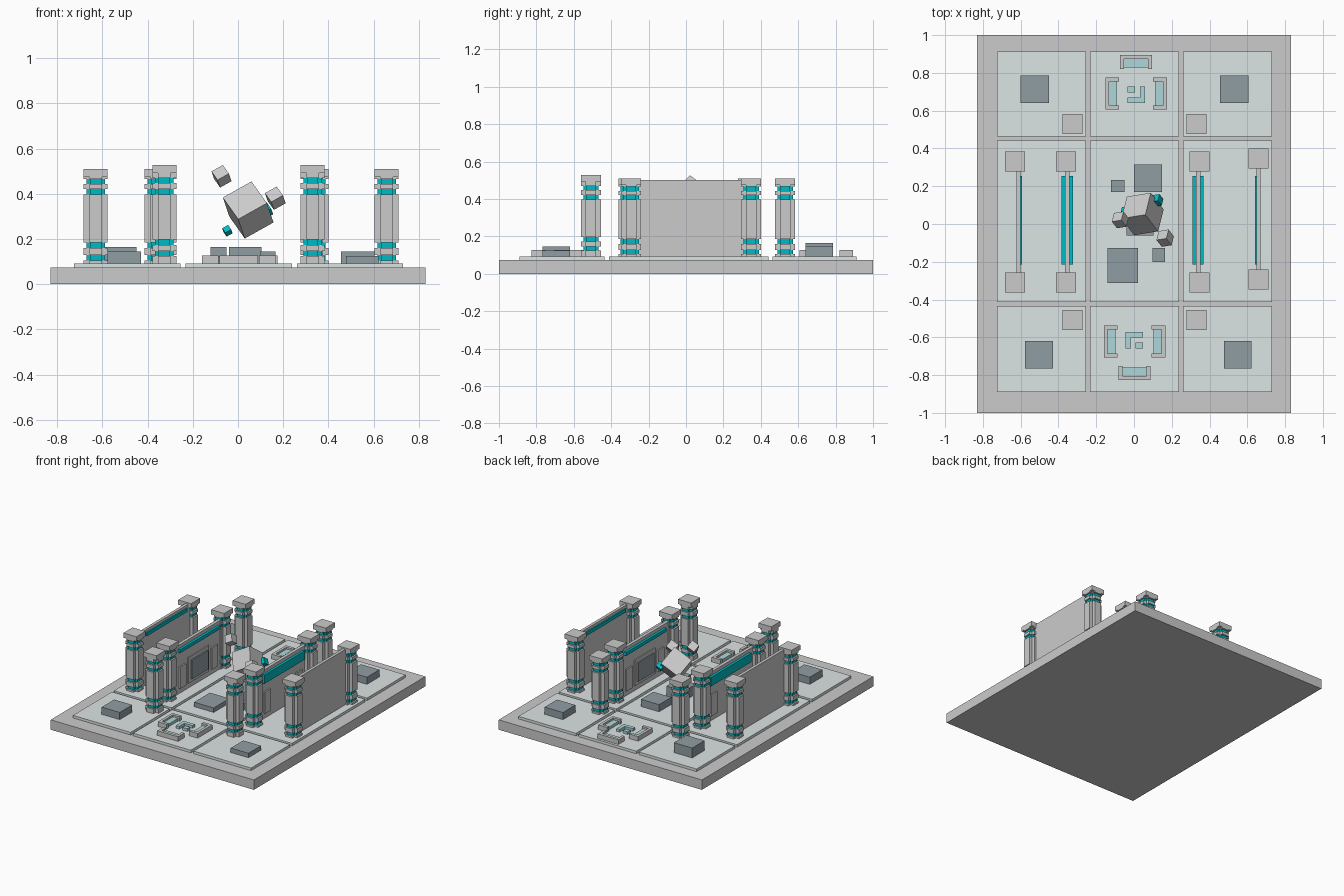
import bpy
from mathutils import Matrix, Vector


def material(name, rgb):
    m = bpy.data.materials.new(name)
    m.diffuse_color = (*rgb, 1)
    return m


TILE = material("pale_slate", (0.72, 0.78, 0.78))
DARK = material("dark_slate", (0.28, 0.34, 0.37))
TEAL = material("teal_glow", (0.0, 0.5, 0.56))
PALE = material("pale_teal", (0.42, 0.68, 0.7))


def box(name, x0, x1, y0, y1, z0, z1, mat=None):
    bpy.ops.mesh.primitive_cube_add(size=1)
    ob = bpy.context.object
    ob.name = name
    ob.matrix_world = (Matrix.Translation(((x0 + x1) / 2, (y0 + y1) / 2, (z0 + z1) / 2))
                       @ Matrix.Diagonal((abs(x1 - x0), abs(y1 - y0), abs(z1 - z0), 1)))
    if mat:
        ob.data.materials.append(mat)
    return ob


FLOOR = 0.092

# Base slab and nine floor tiles
box("base_slab", -0.83, 0.83, -1, 1, 0, 0.073)
for x0, x1 in ((-0.725, -0.254), (-0.233, 0.238), (0.26, 0.73)):
    for y0, y1 in ((-0.89, -0.435), (-0.413, 0.441), (0.463, 0.912)):
        box("floor_tile", x0, x1, y0, y1, 0.07, FLOOR, TILE)


# Cross-shaped pillar with teal inlays and a square cap
def pillar(x, y, top, bands):
    r, w, cap = 0.053, 0.028, 0.035
    box("pillar_cap", x - r, x + r, y - r, y + r, top - cap, top)
    z = FLOOR - 0.01
    for b0, b1 in list(bands) + [(top - cap, None)]:
        box("pillar_arm_x", x - r, x + r, y - w, y + w, z, b0)
        box("pillar_arm_y", x - w, x + w, y - r, y + r, z, b0)
        if b1:
            i = r - 0.012
            box("pillar_inlay_x", x - i, x + i, y - w + 0.003, y + w - 0.003, b0, b1, TEAL)
            box("pillar_inlay_y", x - w + 0.003, x + w - 0.003, y - i, y + i, b0, b1, TEAL)
        z = b1


WALL_BANDS = ((0.105, 0.128), (0.16, 0.185), (0.397, 0.42), (0.442, 0.466))
FREE_BANDS = ((0.124, 0.146), (0.172, 0.197), (0.397, 0.42), (0.448, 0.47))
for x in (-0.63, -0.36, 0.347):
    for y in (-0.309, 0.33):
        pillar(x, y, 0.51, WALL_BANDS)
for y in (-0.293, 0.348):
    pillar(0.658, y, 0.51, WALL_BANDS)
for x in (-0.326, 0.33):
    pillar(x, -0.508, 0.527, FREE_BANDS)
    pillar(x, 0.53, 0.51, WALL_BANDS)

# Outer walls: plain sheet with a teal strip on the inner side
for x, s, y0, y1 in ((-0.612, 1, -0.27, 0.29), (0.66, -1, -0.25, 0.31)):
    box("outer_wall", x - 0.011, x + 0.011, y0, y1, FLOOR - 0.01, 0.5)
    box("outer_wall_strip", x, x + s * 0.02, -0.215, 0.255, 0.455, 0.48, TEAL)

# Inner walls: strips and side panels on both faces, framed plate on the aisle side
for x, s in ((-0.353, 1), (0.339, -1)):
    box("inner_wall", x - 0.012, x + 0.012, -0.27, 0.29, FLOOR - 0.01, 0.45)
    for d, low in ((s, 0.4), (-s, 0.36)):
        box("inner_wall_strip", x, x + d * 0.03, -0.215, 0.255, low, 0.425, TEAL)
        for y in (-0.165, 0.205):
            box("side_panel", x, x + d * 0.022, y - 0.035, y + 0.035, 0.13, 0.29)
    box("plate_frame", x, x + s * 0.02, -0.1, 0.14, 0.13, 0.32)
    box("wall_plate", x, x + s * 0.03, -0.075, 0.115, 0.155, 0.295, DARK)

# Dark floor blocks: x0, x1, y0, y1, top
for x0, x1, y0, y1, top in (
        (-0.6, -0.45, 0.64, 0.785, 0.165), (0.455, 0.605, 0.64, 0.785, 0.145),
        (-0.577, -0.43, -0.766, -0.62, 0.145), (0.477, 0.622, -0.766, -0.62, 0.125),
        (-0.122, -0.05, 0.17, 0.234, 0.165), (0, 0.148, 0.17, 0.314, 0.145),
        (-0.04, 0.104, -0.06, 0.08, 0.165), (-0.14, 0.02, -0.312, -0.128, 0.125),
        (0.098, 0.165, -0.2, -0.128, 0.145)):
    box("floor_block", x0, x1, y0, y1, FLOOR - 0.01, top, DARK)


# Floor emblem, turned half around for the back tile
def emblem(cx, cy, s):
    def part(name, x0, x1, y0, y1, top, mat=None):
        box(name, cx + s * x0, cx + s * x1, cy + s * y0, cy + s * y1, FLOOR - 0.01, top, mat)

    for m in (-1, 1):
        part("bracket_bar", m * 0.163, m * 0.143, -0.085, 0.085, 0.126)
        part("bracket_inlay", m * 0.143, m * 0.1, -0.063, 0.063, 0.112, PALE)
        for n in (-1, 1):
            part("bracket_arm", m * 0.143, m * 0.09, n * 0.063, n * 0.085, 0.126)
        part("end_bracket_arm", m * 0.085, m * 0.064, -0.182, -0.13, 0.126)
    part("end_bracket_bar", -0.085, 0.085, -0.203, -0.182, 0.126)
    part("end_bracket_inlay", -0.064, 0.064, -0.182, -0.138, 0.112, PALE)
    part("centre_bar_x", -0.047, 0.045, 0.022, 0.05, 0.112, PALE)
    part("centre_bar_y", -0.047, -0.02, -0.038, 0.022, 0.112, PALE)
    part("centre_dot", 0.006, 0.045, -0.038, -0.006, 0.112, PALE)


emblem(0.003, -0.622, 1)
emblem(0.011, 0.691, -1)

# Tumbling cubes floating over the centre
e1 = Vector((0.125, 0.02, 0.07)).normalized()
e2 = Vector((0.018, 0.112, -0.09))
e2 = (e2 - e1 * e2.dot(e1)).normalized()
spin = Matrix((e1, e2, e1.cross(e2))).transposed().to_4x4()
for name, pos, size, mat in (
        ("large_cube", (0.045, 0.053, 0.328), 0.147, None),
        ("high_cube", (-0.073, 0.022, 0.477), 0.058, None),
        ("side_cube", (0.165, -0.075, 0.38), 0.06, None),
        ("teal_cube", (0.122, 0.125, 0.325), 0.044, TEAL),
        ("small_teal_cube", (-0.047, 0.07, 0.236), 0.03, TEAL)):
    ob = box(name, 0, 1, 0, 1, 0, 1, mat)
    ob.matrix_world = Matrix.Translation(pos) @ spin @ Matrix.Scale(size, 4)
